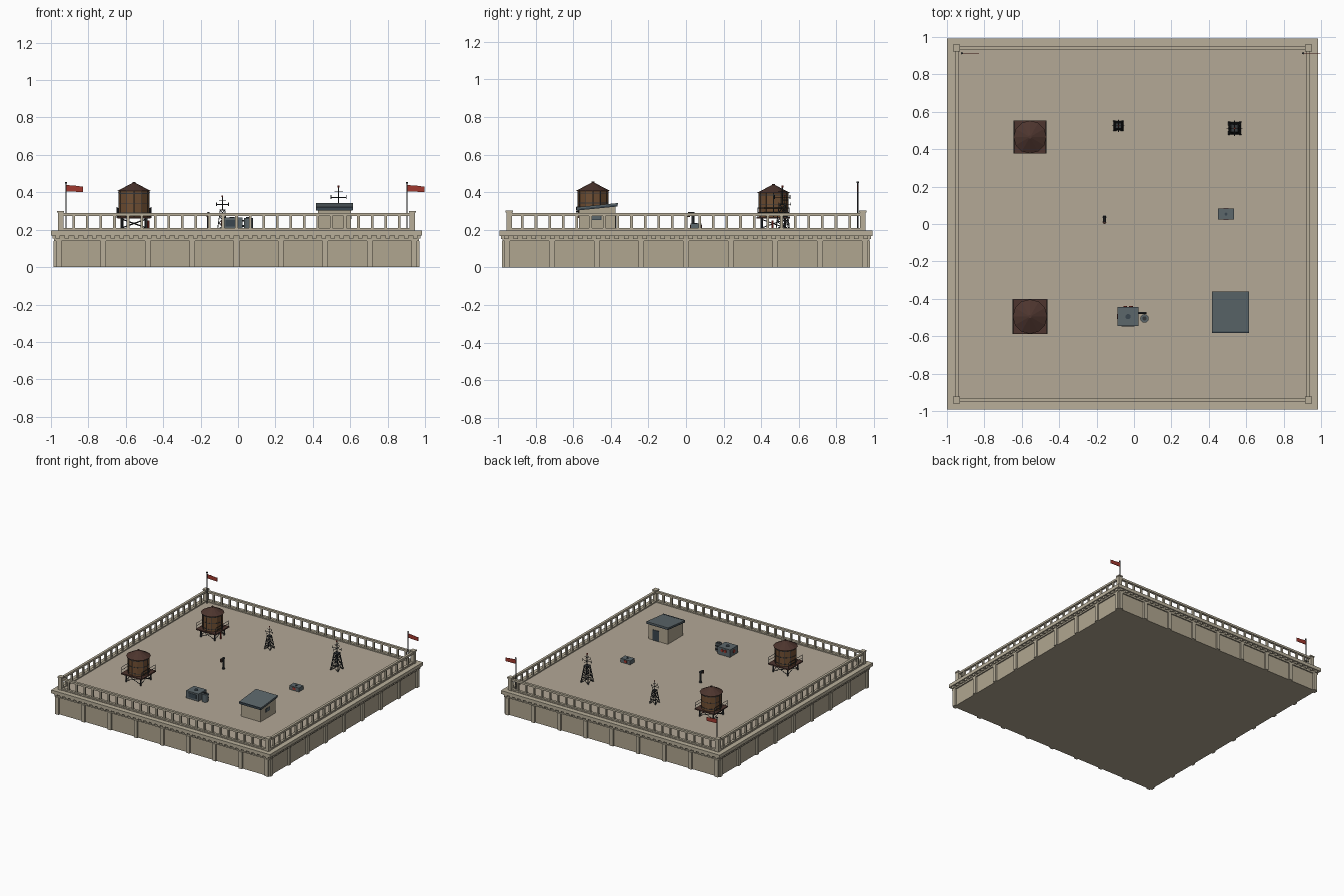
import bpy, bmesh, math
from mathutils import Matrix, Vector

if "Cube" in bpy.data.objects:
    bpy.data.objects.remove(bpy.data.objects["Cube"])


def material(name, code):
    # sRGB hex code to linear colour
    srgb = [int(code[i:i + 2], 16) / 255 for i in (0, 2, 4)]
    col = [c / 12.92 if c < 0.04 else ((c + 0.055) / 1.055) ** 2.4 for c in srgb] + [1]
    m = bpy.data.materials.new(name)
    m.use_nodes = True
    m.diffuse_color = col
    m.node_tree.nodes["Principled BSDF"].inputs["Base Color"].default_value = col
    return m


STONE = material("wall stone", "B0A690")
TRIM = material("trim stone", "B8AF9A")
DECK = material("deck", "B3A896")
WOOD = material("tank wood", "704F33")
BROWN = material("roof brown", "4D352E")
IRON = material("dark iron", "35383B")
STEEL = material("blue grey steel", "5C676B")
NAVY = material("dark blue fascia", "3A464F")
RED = material("red", "A0382E")

CX = -0.008      # building centre in x
Z0 = 0.2         # deck level


class Part:
    """Collects primitives in one mesh, placed by an origin, turn and scale."""

    def __init__(self, name, mat, at=(0, 0, 0), scale=1):
        self.name, self.mat, self.bm = name, mat, bmesh.new()
        self.base = Matrix.Translation(at) @ Matrix.Scale(scale, 4)
        self.turn = Matrix()

    def box(self, c, size, tilt=0):
        m = self.base @ self.turn @ Matrix.Translation(c) @ Matrix.Rotation(tilt, 4, 'X')
        bmesh.ops.create_cube(self.bm, size=1, matrix=m @ Matrix.Diagonal((*size, 1)))
        return self

    def rod(self, a, b, r, n=6, r2=None):
        a, b = Vector(a), Vector(b)
        q = (b - a).to_track_quat('Z', 'Y').to_matrix().to_4x4()
        bmesh.ops.create_cone(self.bm, cap_ends=True, segments=n, radius1=r,
                              radius2=r if r2 is None else r2, depth=(b - a).length,
                              matrix=self.base @ self.turn @ Matrix.Translation((a + b) / 2) @ q)
        return self

    def sides(self):
        for k in range(4):
            self.turn = Matrix.Rotation(k * math.pi / 2, 4, 'Z')
            yield k
        self.turn = Matrix()

    def done(self):
        me = bpy.data.meshes.new(self.name)
        self.bm.to_mesh(me)
        self.bm.free()
        me.materials.append(self.mat)
        ob = bpy.data.objects.new(self.name, me)
        bpy.context.collection.objects.link(ob)
        return ob


def slab(name, mat, half, z1, z2):
    Part(name, mat, (CX, 0, 0)).box((0, 0, (z1 + z2) / 2), (2 * half, 2 * half, z2 - z1)).done()


# Building body and cornice
slab("base_wall", STONE, 0.965, 0, 0.145)
slab("frieze_band", TRIM, 0.975, 0.14, 0.152)
slab("dentil_backing", STONE, 0.968, 0.152, 0.17)
slab("cornice", TRIM, 0.992, 0.168, 0.195)
slab("roof_deck", DECK, 0.952, 0.19, Z0)

pilasters = Part("pilasters", TRIM, (CX, 0, 0))
dentils = Part("dentils", TRIM, (CX, 0, 0))
for _ in pilasters.sides():
    for i in range(9):
        pilasters.box(((i - 4) * 0.2375, -0.965, 0.07), (0.03, 0.026, 0.14))
for _ in dentils.sides():
    for i in range(40):
        dentils.box(((i - 19.5) * 0.049, -0.97, 0.16), (0.024, 0.028, 0.016))
pilasters.done()
dentils.done()

# Balustrade around the deck edge
rail = Part("balustrade", TRIM, (CX, 0, 0))
posts = Part("corner_posts", TRIM, (CX, 0, 0))
for _ in rail.sides():
    rail.box((0, -0.94, 0.282), (1.88, 0.02, 0.016))
    rail.box((0, -0.94, 0.203), (1.88, 0.02, 0.012))
    for i in range(25):
        rail.box(((i - 12) * 0.0725, -0.94, 0.24), (0.014, 0.014, 0.075))
for _ in posts.sides():
    posts.box((-0.94, -0.94, 0.245), (0.03, 0.03, 0.1))
    posts.box((-0.94, -0.94, 0.296), (0.038, 0.038, 0.01))
rail.done()
posts.done()


def water_tank(name, x, y, s):
    at = (x, y, Z0)
    barrel = Part(name + "_barrel", WOOD, at, s)
    barrel.rod((0, 0, 0.068), (0, 0, 0.2), 0.077, 12).done()
    roof = Part(name + "_roof", BROWN, at, s)
    roof.rod((0, 0, 0.196), (0, 0, 0.238), 0.088, 12, 0.008)
    roof.rod((0, 0, 0.236), (0, 0, 0.244), 0.008, 8).done()
    Part(name + "_platform", BROWN, at, s).box((0, 0, 0.064), (0.178, 0.178, 0.009)).done()
    # Hoops and upright battens
    hoops = Part(name + "_hoops", IRON, at, s)
    for z in (0.085, 0.135, 0.185):
        hoops.rod((0, 0, z - 0.002), (0, 0, z + 0.002), 0.079, 12)
    for k in range(12):
        a = math.radians(k * 30)
        px, py = 0.077 * math.sin(a), 0.077 * math.cos(a)
        hoops.rod((px, py, 0.068), (px, py, 0.2), 0.0018, 4)
    hoops.done()
    # Legs, cross braces and side guard rails
    frame = Part(name + "_frame", IRON, at, s)
    for _ in frame.sides():
        frame.rod((-0.062, -0.062, 0), (-0.062, -0.062, 0.06), 0.006, 6)
        frame.rod((-0.062, -0.062, 0.01), (0.062, -0.062, 0.055), 0.0025, 4)
        frame.rod((0.062, -0.062, 0.01), (-0.062, -0.062, 0.055), 0.0025, 4)
    for sx in (-0.086, 0.086):
        for py in (-0.084, 0, 0.084):
            frame.rod((sx, py, 0.066), (sx, py, 0.115), 0.002, 4)
        for z in (0.092, 0.115):
            frame.rod((sx, -0.084, z), (sx, 0.084, z), 0.002, 4)
    frame.done()


water_tank("rear_tank", -0.556, 0.465, 1)
water_tank("front_tank", -0.556, -0.495, 1.05)
Part("tank_valve_pipe", RED, (-0.48, 0.46, Z0)).rod((0, 0, 0), (0, 0, 0.05), 0.006, 8).done()


def lattice_tower(name, x, y, s):
    at = (x, y, Z0)
    frame = Part(name + "_frame", IRON, at, s)
    levels = [(0.026, 0), (0.022, 0.035), (0.017, 0.07), (0.012, 0.105)]
    for _ in frame.sides():
        for (w1, z1), (w2, z2) in zip(levels, levels[1:]):
            frame.rod((-w1, -w1, z1), (-w2, -w2, z2), 0.0028, 4)
            frame.rod((-w1, -w1, z1), (w2, -w2, z2), 0.0018, 4)
            frame.rod((w1, -w1, z1), (-w2, -w2, z2), 0.0018, 4)
            frame.rod((-w2, -w2, z2), (w2, -w2, z2), 0.0018, 4)
        # Antenna arms with upright tips
        frame.rod((0, 0, 0.135), (0.032, 0, 0.135), 0.0017, 4)
        frame.rod((0.032, 0, 0.128), (0.032, 0, 0.145), 0.0017, 4)
        frame.rod((0, 0, 0.158), (0.018, 0, 0.158), 0.0015, 4)
    frame.box((0, 0, 0.106), (0.03, 0.03, 0.004))
    frame.rod((0, 0, 0.105), (0, 0, 0.178), 0.0025, 6).done()
    lamp = Part(name + "_lamp", RED, at, s)
    lamp.rod((0, 0, 0.176), (0, 0, 0.184), 0.004, 8).done()


lattice_tower("small_tower", -0.083, 0.525, 1)
lattice_tower("tall_tower", 0.538, 0.512, 1.28)

# Roof access shed with sloping roof
shed = (0.515, -0.472, Z0)
walls = Part("shed_walls", STONE, shed).box((0, 0, 0.056), (0.176, 0.195, 0.112)).done()
for v in walls.data.vertices:
    if v.co.z > 0.25 and v.co.y > shed[1]:
        v.co.z += 0.016
slope = math.atan(0.1)
Part("shed_roof", STEEL, shed).box((0, 0, 0.127), (0.198, 0.222, 0.008), slope).done()
Part("shed_fascia", NAVY, shed).box((0, 0, 0.119), (0.194, 0.218, 0.012), slope).box(
    (0, -0.107, 0.114), (0.198, 0.009, 0.016)).done()
Part("shed_door", NAVY, shed).box((0.02, 0.098, 0.043), (0.06, 0.006, 0.086)).done()
Part("shed_window", STEEL, shed).box((0.088, -0.005, 0.067), (0.006, 0.045, 0.022)).done()
Part("shed_window_frame", NAVY, shed).box((0.0875, -0.005, 0.067), (0.005, 0.053, 0.03)).done()

# Ventilation unit with side tank
unit = (-0.032, -0.495, Z0)
Part("vent_unit", STEEL, unit).box((0, 0, 0.034), (0.112, 0.1, 0.06)).done()
Part("vent_trim", NAVY, unit).box((0, 0, 0.004), (0.1, 0.09, 0.008)).rod(
    (0, 0, 0.06), (0, 0, 0.069), 0.014, 12).box((0, -0.05, 0.035), (0.07, 0.006, 0.035)).done()
Part("side_tank", STEEL, unit).rod((0.088, -0.01, 0), (0.088, -0.01, 0.062), 0.023, 12).done()
pipes = Part("unit_pipes", IRON, unit)
for z in (0.02, 0.048):
    pipes.rod((0.05, 0.02, z), (0.1, 0.02, z), 0.005, 8)
pipes.rod((0.088, -0.01, 0.06), (0.088, -0.01, 0.067), 0.012, 8).done()
valves = Part("unit_valves", RED, unit)
for x in (-0.015, 0.015):
    valves.rod((x, 0.048, 0.042), (x, 0.056, 0.042), 0.011, 10)
valves.rod((-0.055, 0, 0.035), (-0.06, 0, 0.035), 0.014, 10).done()

# Small service box
small = (0.492, 0.053, Z0)
Part("service_box", STEEL, small).box((0, 0, 0.016), (0.086, 0.058, 0.032)).done()
Part("service_hatch", NAVY, small).rod((0, 0, 0.032), (0, 0, 0.037), 0.008, 8).done()
Part("service_panels", RED, small).box((0, 0, 0.016), (0.026, 0.064, 0.018)).done()

# Bent vent pipe
pipe = Part("vent_pipe", IRON, (-0.158, 0.036, Z0))
pipe.rod((0, 0, 0), (0, 0, 0.088), 0.008, 8).rod((0, 0, 0), (0, 0, 0.008), 0.011, 8)
pipe.rod((0, 0.008, 0.086), (0, -0.026, 0.086), 0.009, 8).done()
Part("vent_pipe_mouth", BROWN, (-0.158, 0.01, Z0)).rod((0, 0, 0.068), (0, 0, 0.09), 0.01, 8).done()

# Flags on poles at the rear corners
for side, x in (("right", -0.92), ("left", 0.904)):
    at = (x, 0.913, Z0)
    pole = Part(side + "_flag_pole", IRON, at)
    pole.rod((0, 0, 0), (0, 0, 0.25), 0.0035, 6).rod((0, 0, 0.248), (0, 0, 0.256), 0.006, 6).done()
    flag = Part(side + "_flag", RED, at)
    for i in range(5):
        flag.box((0.009 + i * 0.0184, 0, 0.222 - i * 0.0012), (0.0186, 0.003, 0.034 - i * 0.001))
    flag.done()
